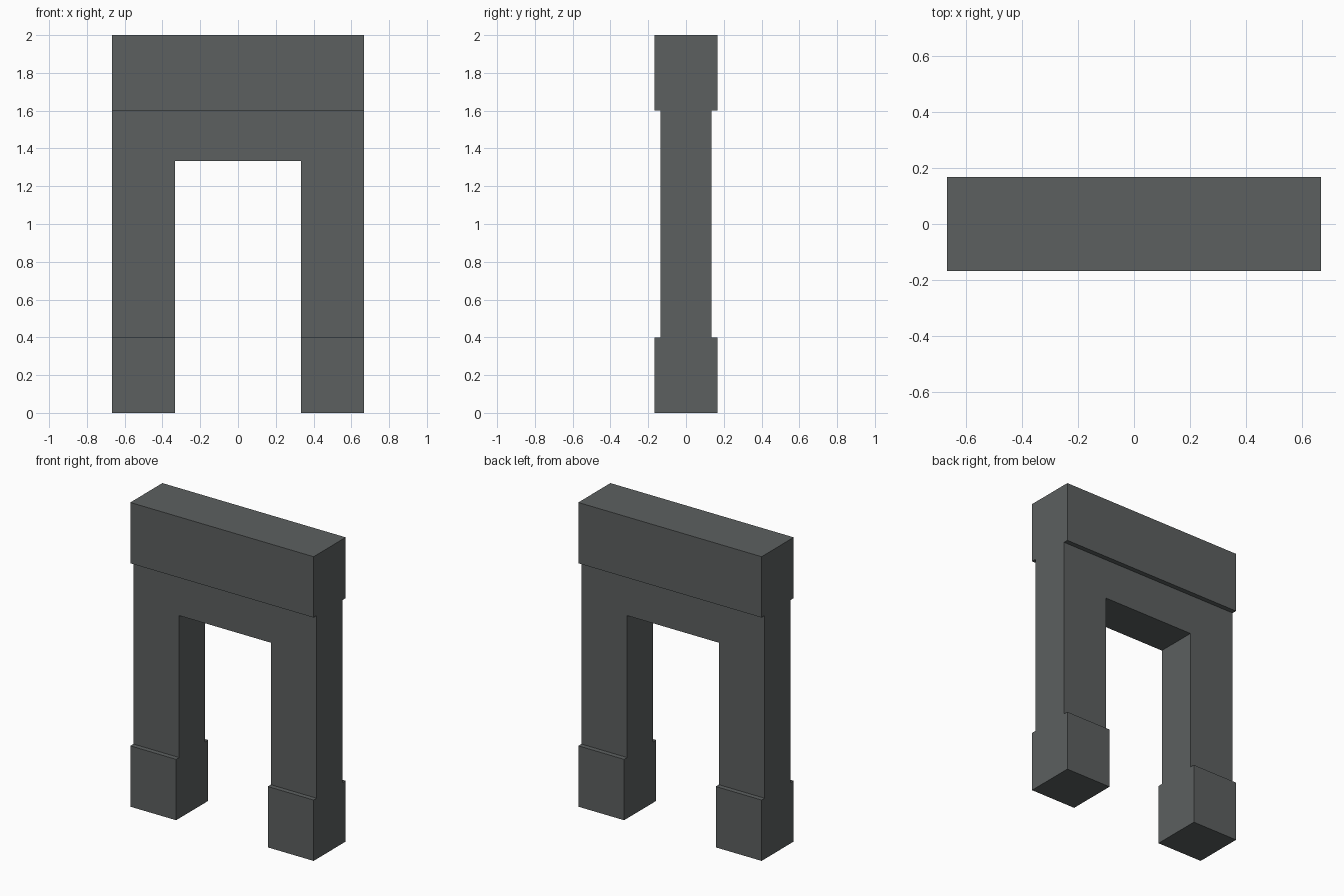
import bpy
import bmesh

if "Cube" in bpy.data.objects:
    bpy.data.objects.remove(bpy.data.objects["Cube"])

HALF_W, HEIGHT = 2 / 3, 2.0
THICK, THIN = 1 / 6, 0.135        # half depths of the end blocks and the middle
LOW, HIGH = 0.4, 1.6              # heights of the two steps
OPEN_W, OPEN_H = 1 / 3, 4 / 3     # half width and height of the opening

stone = bpy.data.materials.new("dark grey stone")
stone.diffuse_color = (0.107, 0.117, 0.117, 1)
stone.use_nodes = True
stone.node_tree.nodes["Principled BSDF"].inputs["Base Color"].default_value = stone.diffuse_color


def extrude_profile(name, profile, half_w):
    """Extrude a closed (y, z) profile symmetrically along x."""
    bm = bmesh.new()
    face = bm.faces.new([bm.verts.new((-half_w, y, z)) for y, z in profile])
    grown = bmesh.ops.extrude_face_region(bm, geom=[face])["geom"]
    verts = [g for g in grown if isinstance(g, bmesh.types.BMVert)]
    bmesh.ops.translate(bm, verts=verts, vec=(2 * half_w, 0, 0))
    bmesh.ops.recalc_face_normals(bm, faces=bm.faces)
    mesh = bpy.data.meshes.new(name)
    bm.to_mesh(mesh)
    bm.free()
    mesh.materials.append(stone)
    obj = bpy.data.objects.new(name, mesh)
    bpy.context.collection.objects.link(obj)
    return obj


# Gateway: stepped side profile, mirrored front to back
side = [(THICK, 0), (THICK, LOW), (THIN, LOW),
        (THIN, HIGH), (THICK, HIGH), (THICK, HEIGHT)]
gate = extrude_profile("gateway", side + [(-y, z) for y, z in reversed(side)], HALF_W)

# Doorway opening
cutter = extrude_profile("opening_cutter",
                         [(-1, -1), (1, -1), (1, OPEN_H), (-1, OPEN_H)], OPEN_W)
cutter.hide_render = True
cut = gate.modifiers.new("opening", 'BOOLEAN')
cut.operation = 'DIFFERENCE'
cut.solver = 'EXACT'
cut.object = cutter
bpy.context.view_layer.objects.active = gate
gate.select_set(True)
bpy.ops.object.modifier_apply(modifier=cut.name)
bpy.data.objects.remove(cutter)
